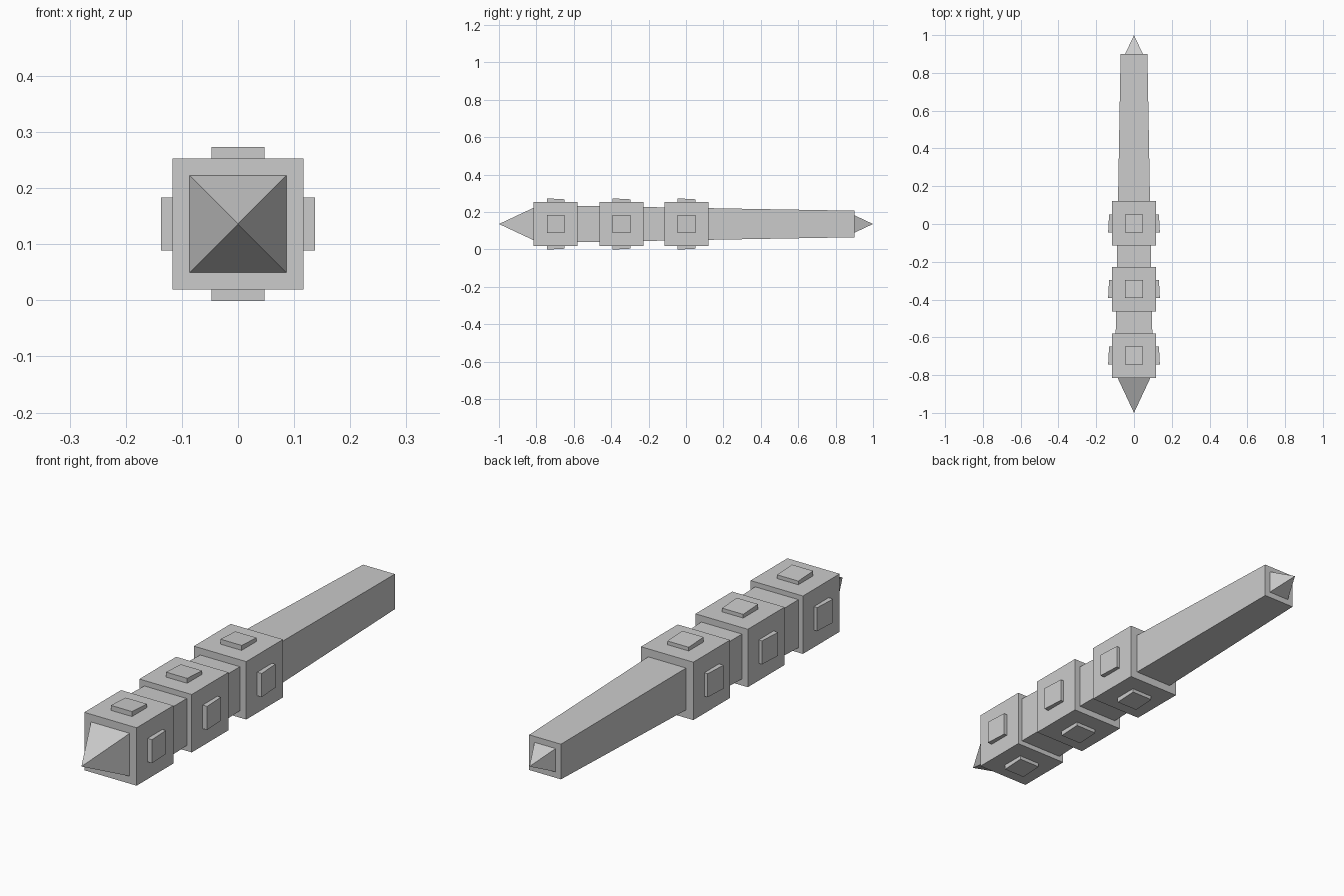
import bpy
import bmesh
import math
from mathutils import Matrix, Vector

default_cube = bpy.data.objects.get("Cube")
if default_cube:
    bpy.data.objects.remove(default_cube, do_unlink=True)

AXIS_Z = 0.136
COLLAR_HALF = 0.117
COLLAR_LENGTH = 0.235
STUD_HALF = 0.0475
STUD_ROOT = 0.1

grey = bpy.data.materials.new("plain_grey")
grey.use_nodes = True
grey.diffuse_color = (0.6, 0.6, 0.6, 1)
grey.node_tree.nodes["Principled BSDF"].inputs["Base Color"].default_value = (0.6, 0.6, 0.6, 1)


def add_object(name, bm):
    """Turn a bmesh centred on the long axis into a finished object."""
    bmesh.ops.recalc_face_normals(bm, faces=bm.faces)
    mesh = bpy.data.meshes.new(name)
    bm.to_mesh(mesh)
    bm.free()
    mesh.materials.append(grey)
    obj = bpy.data.objects.new(name, mesh)
    obj.location.z = AXIS_Z
    bpy.context.collection.objects.link(obj)
    return obj


def square_bar(name, y_start, half_start, y_end, half_end):
    """Square bar along y; a half width of zero gives a point."""
    bm = bmesh.new()
    bmesh.ops.create_cube(bm, size=2)
    for v in bm.verts:
        y, half = (y_start, half_start) if v.co.y < 0 else (y_end, half_end)
        v.co = Vector((v.co.x * half, y, v.co.z * half))
    bmesh.ops.remove_doubles(bm, verts=bm.verts, dist=0.0001)
    return add_object(name, bm)


def stud(name, y, turn):
    """Raised square plate whose outer face leans slightly toward the back."""
    bm = bmesh.new()
    bmesh.ops.create_cube(bm, size=2)
    for v in bm.verts:
        outer = 0.137 if v.co.y < 0 else 0.132
        v.co = Vector((v.co.x * STUD_HALF, y + v.co.y * STUD_HALF,
                       outer if v.co.z > 0 else STUD_ROOT))
    bm.transform(Matrix.Rotation(turn, 4, 'Y'))
    return add_object(name, bm)


# Tapered shaft and the points at both ends
square_bar("shaft", -0.75, 0.1, 0.9, 0.071)
square_bar("front_point", -0.815, 0.0865, -1.0, 0)
square_bar("back_point", 0.9, 0.047, 1.0, 0)

# Collars, each with a stud on all four sides
sides = ("top", "left", "bottom", "right")
for place, y in (("front", -0.697), ("middle", -0.345), ("rear", 0.003)):
    square_bar(f"{place}_collar", y - COLLAR_LENGTH / 2, COLLAR_HALF,
               y + COLLAR_LENGTH / 2, COLLAR_HALF)
    for i, side in enumerate(sides):
        stud(f"{place}_collar_{side}_stud", y, i * math.pi / 2)
